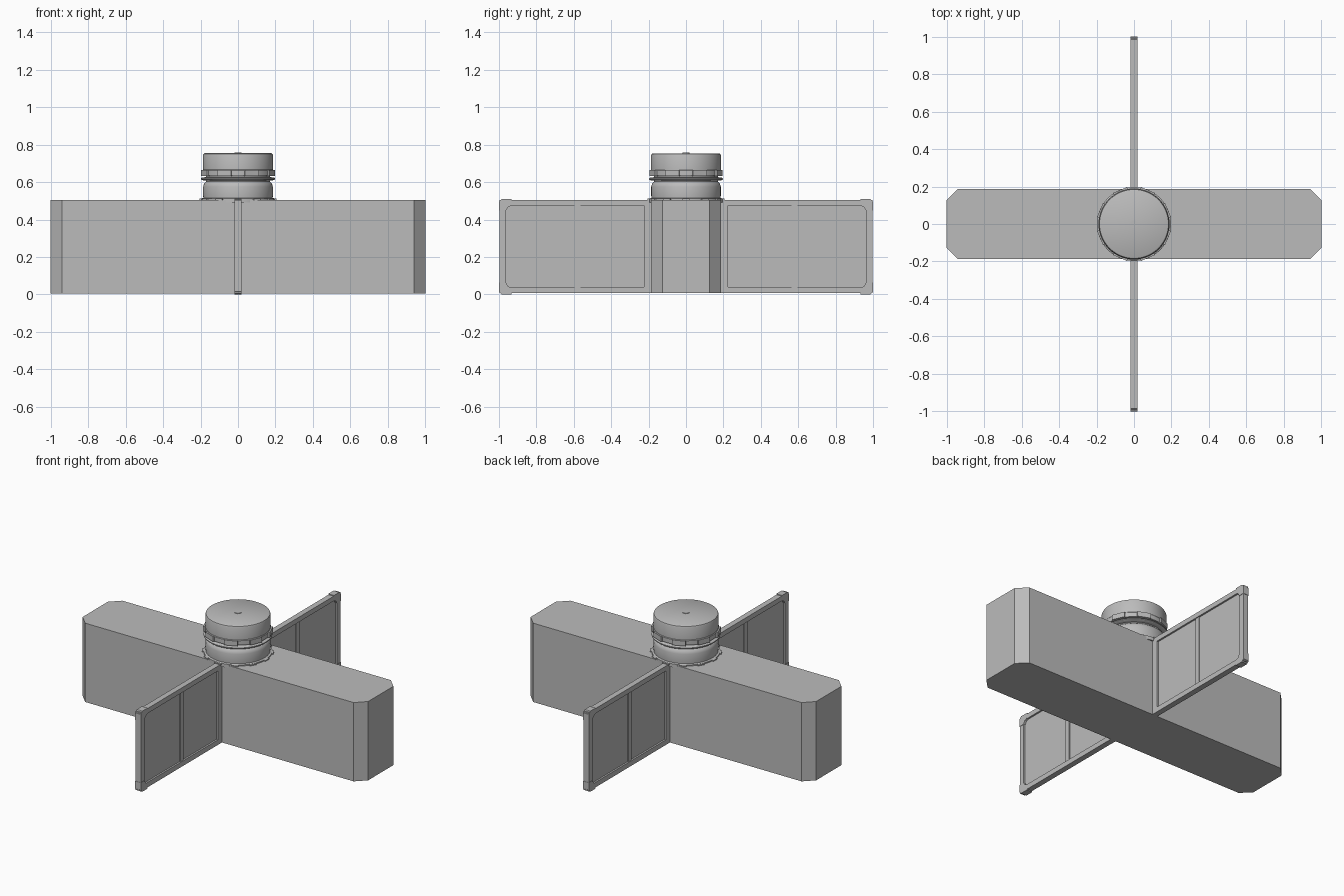
import bpy, bmesh, math
from mathutils import Matrix

if "Cube" in bpy.data.objects:
    bpy.data.objects.remove(bpy.data.objects["Cube"])

grey = bpy.data.materials.new("warm_grey")
grey.diffuse_color = (0.5, 0.5, 0.5, 1)
grey.use_nodes = True
grey.node_tree.nodes["Principled BSDF"].inputs["Base Color"].default_value = grey.diffuse_color


def finish(name, bm, smooth=False):
    bmesh.ops.recalc_face_normals(bm, faces=bm.faces)
    mesh = bpy.data.meshes.new(name)
    bm.to_mesh(mesh)
    bm.free()
    mesh.materials.append(grey)
    obj = bpy.data.objects.new(name, mesh)
    bpy.context.collection.objects.link(obj)
    if smooth:
        bpy.ops.object.select_all(action='DESELECT')
        obj.select_set(True)
        bpy.context.view_layer.objects.active = obj
        bpy.ops.object.shade_smooth_by_angle(angle=math.radians(35))
    return obj


def add_box(bm, x, y, z, matrix=Matrix()):
    """Box from (min, max) ranges."""
    size = [b - a for a, b in (x, y, z)]
    mid = [(a + b) / 2 for a, b in (x, y, z)]
    bmesh.ops.create_cube(bm, size=1, matrix=matrix @ Matrix.Translation(mid)
                          @ Matrix.Diagonal((*size, 1)))


def add_prism(bm, outline, offset):
    """Extrude a closed outline along offset."""
    face = bm.faces.new([bm.verts.new(p) for p in outline])
    ext = bmesh.ops.extrude_face_region(bm, geom=[face])
    verts = [g for g in ext["geom"] if isinstance(g, bmesh.types.BMVert)]
    bmesh.ops.translate(bm, verts=verts, vec=offset)


def lathe(name, profile, steps=64):
    """Spin an (r, z) profile around the z axis."""
    bm = bmesh.new()
    verts = [bm.verts.new((r, 0, z)) for r, z in profile]
    edges = [bm.edges.new(p) for p in zip(verts, verts[1:])]
    bmesh.ops.spin(bm, geom=verts + edges, cent=(0, 0, 0), axis=(0, 0, 1),
                   angle=math.tau, steps=steps)
    bmesh.ops.remove_doubles(bm, verts=bm.verts, dist=1e-5)
    return finish(name, bm, True)


# Long body with chamfered upright corners
W, D, C = 1.0, 0.186, 0.06
bm = bmesh.new()
add_prism(bm, [(sx * x, sy * y, 0.006) for sx, sy, x, y in (
    (-1, -1, W, D - C), (-1, -1, W - C, D), (1, -1, W - C, D), (1, -1, W, D - C),
    (1, 1, W, D - C), (1, 1, W - C, D), (-1, 1, W - C, D), (-1, 1, W, D - C))],
    (0, 0, 0.499))
finish("body", bm)

# Front and back framed panels
for side, label in ((-1, "front"), (1, "back")):
    def span(a, b):
        return tuple(sorted((side * a, side * b)))

    bm = bmesh.new()
    add_box(bm, (-0.007, 0.007), span(0.18, 0.98), (0.02, 0.49))
    finish(label + "_pane", bm)

    bm = bmesh.new()
    T = (-0.018, 0.018)
    add_box(bm, T, span(0.18, 0.965), (0.474, 0.505))
    add_box(bm, T, span(0.18, 0.965), (0.006, 0.038))
    add_box(bm, T, span(0.963, 0.998), (0.006, 0.505))
    add_box(bm, T, span(0.18, 0.225), (0.038, 0.474))
    add_box(bm, (-0.013, 0.013), span(0.563, 0.595), (0.038, 0.474))
    finish(label + "_frame", bm)

    # L-shaped corner caps with clipped outer corners
    bm = bmesh.new()
    for up in (-1, 1):
        shape = ((0, 0.015), (0.015, 0), (0.068, 0), (0.068, 0.034),
                 (0.048, 0.044), (0.038, 0.062), (0, 0.062))
        add_prism(bm, [(-0.02, side * (1 - a), 0.255 + up * (0.255 - b))
                       for a, b in shape], (0.04, 0, 0))
    finish(label + "_corner_caps", bm)

# Neck with base flange, waist and support ring
lathe("neck", [(0, 0.49), (0.197, 0.49), (0.197, 0.512), (0.185, 0.515),
               (0.186, 0.53), (0.186, 0.575), (0.181, 0.592), (0.17, 0.602),
               (0.17, 0.608), (0.192, 0.61), (0.197, 0.614), (0.197, 0.62),
               (0.192, 0.624), (0.172, 0.626), (0.172, 0.65), (0, 0.65)])

# Screw cap with rounded rim and a small centre nub
lathe("cap", [(0, 0.634), (0.19, 0.634), (0.19, 0.662), (0.187, 0.666),
              (0.187, 0.742), (0.184, 0.75), (0.177, 0.754), (0, 0.754)])
lathe("cap_nub", [(0, 0.75), (0.02, 0.75), (0.02, 0.757), (0, 0.757)], 24)

# Tabs around the cap's lower band, and lugs around the flange
bm = bmesh.new()
for i in range(8):
    turn = Matrix.Rotation(math.tau * (i + 0.5) / 8, 4, 'Z')
    add_box(bm, (0.18, 0.196), (-0.04, 0.04), (0.632, 0.664), turn)
finish("cap_tabs", bm)
bm = bmesh.new()
for i in range(12):
    turn = Matrix.Rotation(math.tau * i / 12, 4, 'Z')
    add_box(bm, (0.18, 0.206), (-0.02, 0.02), (0.5, 0.511), turn)
finish("flange_lugs", bm)
